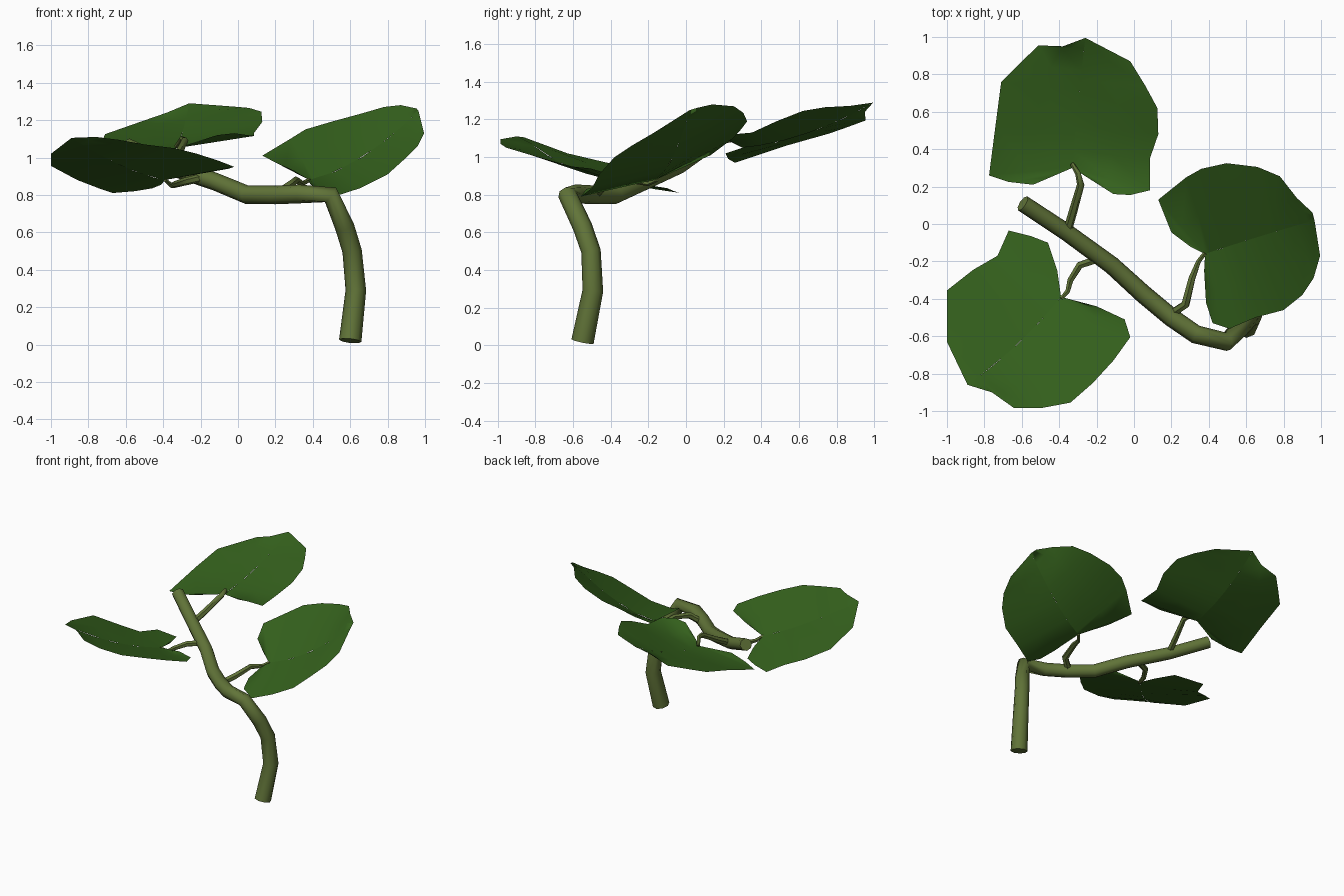
import bpy, bmesh
from mathutils import Vector


def material(name, color):
    m = bpy.data.materials.new(name)
    m.diffuse_color = (*color, 1)
    return m


GREEN = material("leaf_green", (0.035, 0.12, 0.012))
BARK = material("stem_green", (0.12, 0.175, 0.04))


def finish(name, bm, mat, smooth=True):
    me = bpy.data.meshes.new(name)
    bm.to_mesh(me)
    bm.free()
    me.materials.append(mat)
    for p in me.polygons:
        p.use_smooth = smooth
    ob = bpy.data.objects.new(name, me)
    bpy.context.collection.objects.link(ob)
    return ob


def tube(name, pts, sides=8):
    """Sweep a ring of given radius along points (x, y, z, r)."""
    from math import cos, sin, pi
    bm = bmesh.new()
    P = [Vector(p[:3]) for p in pts]
    rings, n = [], None
    for i, p in enumerate(P):
        d = (P[min(i + 1, len(P) - 1)] - P[max(i - 1, 0)]).normalized()
        n = n or Vector((1, 0, 0))
        n = (n - d * n.dot(d)).normalized()
        b, r = d.cross(n), pts[i][3]
        rings.append([bm.verts.new(p + (n * cos(2 * pi * k / sides) + b * sin(2 * pi * k / sides)) * r)
                      for k in range(sides)])
    for a, c in zip(rings, rings[1:]):
        for k in range(sides):
            j = (k + 1) % sides
            bm.faces.new((a[k], a[j], c[j], c[k]))
    bm.faces.new(rings[0][::-1])
    bm.faces.new(rings[-1])
    ob = finish(name, bm, BARK)
    bpy.ops.object.select_all(action='DESELECT')
    ob.select_set(True)
    bpy.context.view_layer.objects.active = ob
    bpy.ops.object.shade_smooth_by_angle(angle=1.0)


def leaf(name, notch, mid, tip, side_a, side_b):
    """Blade folded along a midrib, with one rim path on each side of it."""
    notch, mid, tip = map(Vector, (notch, mid, tip))
    axis = tip - notch
    ctrl = mid * 2 - (notch + tip) / 2

    def rib(p):
        t = (p - notch).to_2d().dot(axis.to_2d()) / axis.to_2d().length_squared
        t = min(max(t, 0), 1)
        return notch * (1 - t) ** 2 + ctrl * 2 * t * (1 - t) + tip * t * t

    bm = bmesh.new()
    for side, flip in ((side_a, False), (side_b, True)):
        rim = [notch] + [Vector(p) for p in side] + [tip]
        rows = [[rib(e).lerp(e, f) for f in (0, 0.5, 1)] for e in rim]
        for r, s in zip(rows, rows[1:]):
            for k in range(2):
                quad = []
                for p in (r[k], r[k + 1], s[k + 1], s[k]):
                    if all((p - q).length > 1e-4 for q in quad):
                        quad.append(p)
                if len(quad) > 2:
                    bm.faces.new([bm.verts.new(p) for p in (quad[::-1] if flip else quad)])
    bmesh.ops.remove_doubles(bm, verts=bm.verts, dist=0.001)
    bmesh.ops.recalc_face_normals(bm, faces=bm.faces)
    if sum(f.normal.z * f.calc_area() for f in bm.faces) < 0:
        bmesh.ops.reverse_faces(bm, faces=bm.faces)
    finish(name, bm, GREEN)


# Main stem bending over into the branch
tube("stem", [(0.60, -0.55, 0.02, 0.06), (0.63, -0.495, 0.29, 0.055), (0.61, -0.505, 0.50, 0.052),
              (0.57, -0.55, 0.63, 0.052), (0.495, -0.63, 0.80, 0.05), (0.33, -0.59, 0.805, 0.05),
              (0.20, -0.50, 0.80, 0.05), (0.05, -0.375, 0.80, 0.05), (-0.12, -0.22, 0.87, 0.048),
              (-0.36, -0.045, 0.95, 0.046), (-0.595, 0.11, 1.06, 0.045)])

# Leaf stalks
tube("back_stalk", [(-0.36, -0.05, 0.95, 0.024), (-0.325, 0.07, 1.01, 0.023),
                    (-0.285, 0.21, 1.09, 0.02), (-0.30, 0.27, 1.10, 0.015), (-0.33, 0.32, 1.06, 0.012)], 6)
tube("left_stalk", [(-0.20, -0.19, 0.89, 0.022), (-0.29, -0.22, 0.87, 0.021),
                    (-0.34, -0.30, 0.855, 0.018), (-0.355, -0.36, 0.85, 0.014), (-0.39, -0.40, 0.88, 0.01)], 6)
tube("right_stalk", [(0.20, -0.48, 0.80, 0.024), (0.275, -0.43, 0.85, 0.024),
                     (0.31, -0.29, 0.88, 0.02), (0.345, -0.20, 0.86, 0.014), (0.38, -0.155, 0.88, 0.012)], 6)

# Leaf blades
leaf("back_leaf", (-0.33, 0.30, 1.05), (-0.30, 0.64, 1.125), (-0.26, 0.995, 1.29),
     [(-0.54, 0.21, 1.02), (-0.67, 0.225, 0.99), (-0.775, 0.26, 0.97), (-0.74, 0.53, 1.06),
      (-0.71, 0.76, 1.125), (-0.61, 0.86, 1.16), (-0.51, 0.955, 1.195), (-0.38, 0.95, 1.24)],
     [(-0.11, 0.16, 1.12), (-0.02, 0.155, 1.13), (0.085, 0.18, 1.115), (0.085, 0.35, 1.13),
      (0.13, 0.48, 1.19), (0.125, 0.62, 1.245), (0.06, 0.74, 1.265), (-0.02, 0.87, 1.272)])
leaf("left_leaf", (-0.39, -0.39, 0.88), (-0.62, -0.64, 0.955), (-0.89, -0.86, 1.105),
     [(-0.41, -0.25, 0.855), (-0.46, -0.10, 0.835), (-0.55, -0.065, 0.82), (-0.67, -0.035, 0.81),
      (-0.73, -0.17, 0.83), (-0.86, -0.245, 0.88), (-1.0, -0.355, 0.955), (-1.0, -0.63, 1.02)],
     [(-0.20, -0.44, 0.92), (-0.05, -0.51, 0.94), (-0.02, -0.605, 0.95), (-0.11, -0.73, 0.985),
      (-0.22, -0.85, 1.02), (-0.34, -0.955, 1.05), (-0.50, -0.985, 1.07), (-0.64, -0.985, 1.095),
      (-0.76, -0.90, 1.11)])
leaf("right_leaf", (0.38, -0.16, 0.88), (0.66, -0.07, 1.0), (0.965, 0.02, 1.25),
     [(0.30, -0.12, 0.93), (0.20, -0.045, 0.975), (0.13, 0.13, 1.01), (0.28, 0.25, 1.10),
      (0.36, 0.295, 1.15), (0.495, 0.325, 1.19), (0.66, 0.305, 1.235), (0.78, 0.255, 1.27),
      (0.87, 0.14, 1.28), (0.955, 0.06, 1.262)],
     [(0.375, -0.25, 0.88), (0.385, -0.42, 0.86), (0.42, -0.53, 0.83), (0.51, -0.56, 0.79),
      (0.65, -0.50, 0.835), (0.80, -0.46, 0.91), (0.90, -0.38, 1.0), (0.96, -0.29, 1.06),
      (0.995, -0.17, 1.13)])
